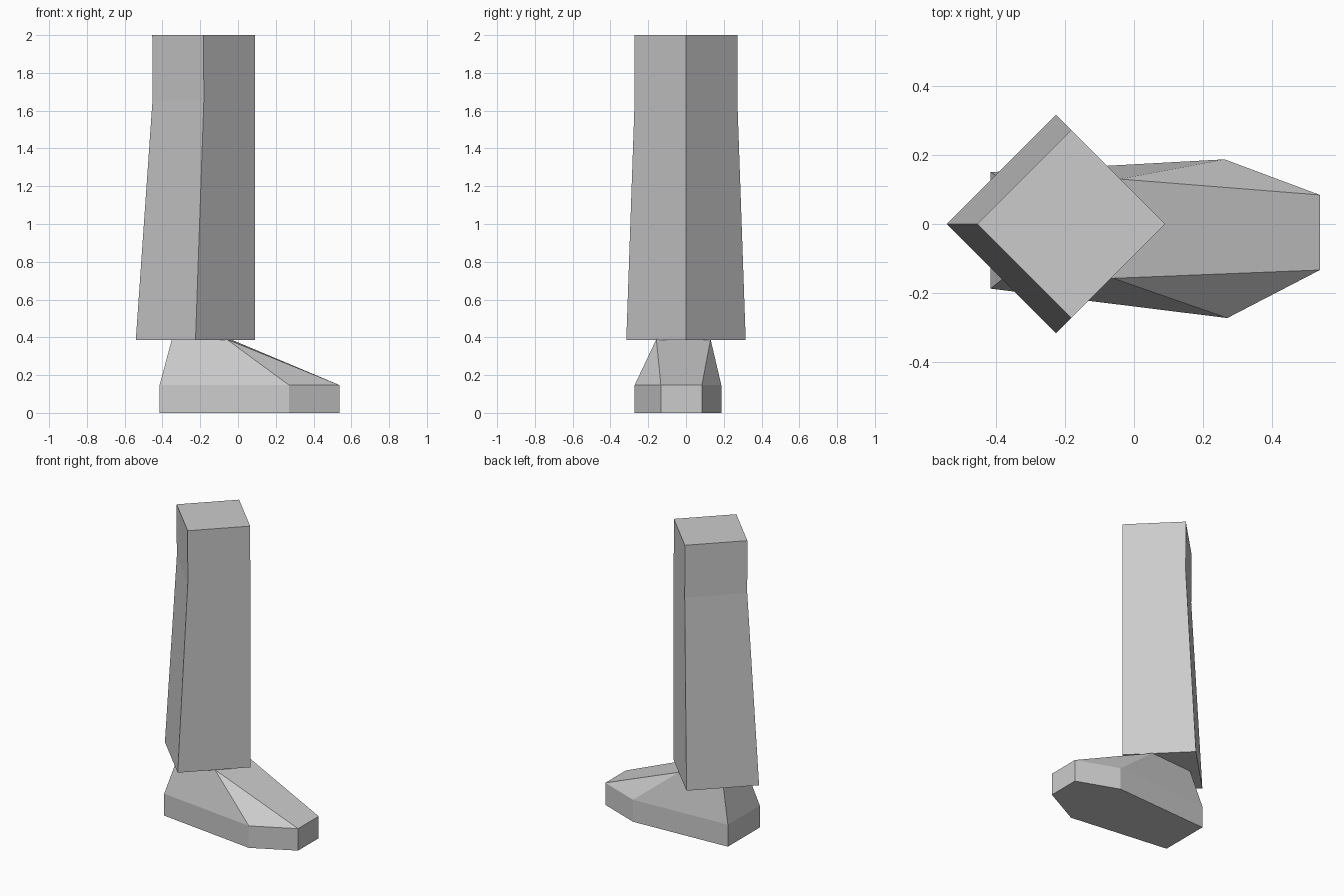
import bpy, bmesh

if "Cube" in bpy.data.objects:
    bpy.data.objects.remove(bpy.data.objects["Cube"])


def loft(name, rings):
    """Skin a stack of matching rings, cap both ends, weld repeated points."""
    bm = bmesh.new()
    loops = [[bm.verts.new(p) for p in ring] for ring in rings]
    n = len(loops[0])
    for a, b in zip(loops, loops[1:]):
        for i in range(n):
            j = (i + 1) % n
            bm.faces.new((a[i], a[j], b[j], b[i]))
    bm.faces.new(loops[0][::-1])
    bm.faces.new(loops[-1])
    bmesh.ops.remove_doubles(bm, verts=bm.verts, dist=0.0005)
    bmesh.ops.recalc_face_normals(bm, faces=bm.faces)
    mesh = bpy.data.meshes.new(name)
    bm.to_mesh(mesh)
    bm.free()
    obj = bpy.data.objects.new(name, mesh)
    bpy.context.collection.objects.link(obj)
    return obj


def diamond(cx, r, z):
    return [(cx - r, 0, z), (cx, -r, z), (cx + r, 0, z), (cx, r, z)]


# Trouser leg: diamond section flaring towards the hem
loft("trouser_leg", [diamond(-0.225, 0.316, 0.387),
                     diamond(-0.181, 0.272, 1.65),
                     diamond(-0.182, 0.272, 2.0)])

# Shoe: six-sided sole rising to a four-sided ankle
sole = [(-0.415, 0.15), (-0.415, -0.187), (0.27, -0.272),
        (0.538, -0.133), (0.538, 0.084), (0.262, 0.187)]
front_r, front_l = (-0.06, -0.157), (-0.04, 0.13)
ankle = [(-0.35, 0.11), (-0.35, -0.135), front_r, front_r, front_l, front_l]
loft("shoe", [[(x, y, z) for x, y in ring]
              for ring, z in ((sole, 0), (sole, 0.147), (ankle, 0.39))])
